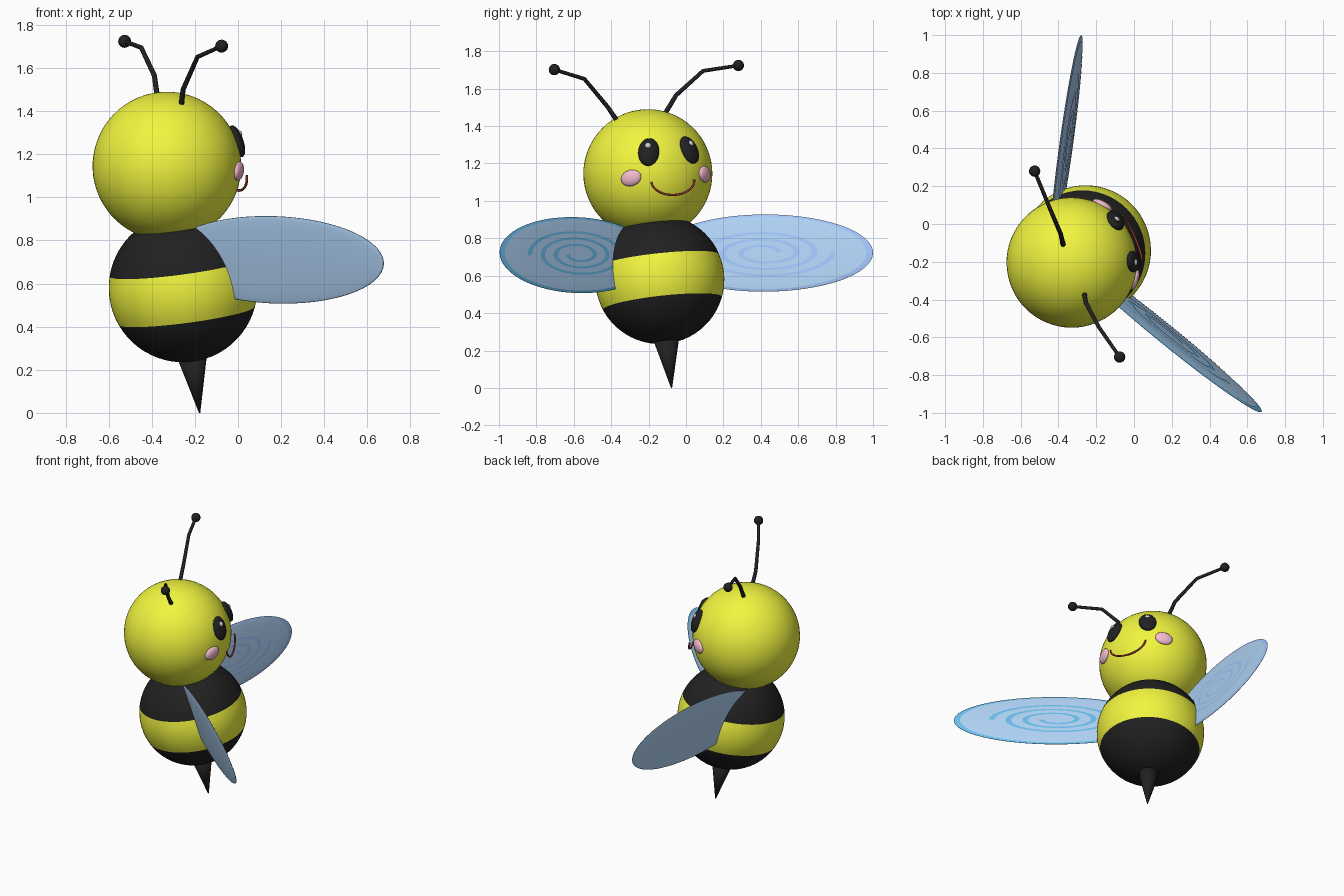
import bpy, bmesh
from math import cos, sin, pi, radians, sqrt
from mathutils import Vector, Matrix

if "Cube" in bpy.data.objects:
    bpy.data.objects.remove(bpy.data.objects["Cube"])

# Tilted body frame: U = body axis, S = left side, F = facing direction
U = Vector((-.131, -.108, .986)).normalized()
S = Vector((-.395, .917, .05))
S = (S - U * S.dot(U)).normalized()
F = S.cross(U)
HEAD, BODY, R = Vector((-.33, -.204, 1.145)), Vector((-.255, -.14, .58)), .345


def mat(name, r, g, b):
    m = bpy.data.materials.new(name)
    m.diffuse_color = (r, g, b, 1)
    m.use_nodes = True
    m.node_tree.nodes["Principled BSDF"].inputs["Base Color"].default_value = m.diffuse_color
    return m


YELLOW, BLACK = mat("yellow", .88, .92, .05), mat("black", .015, .015, .015)
PINK, WHITE = mat("pink", .92, .5, .62), mat("highlight", .85, .85, .85)
MOUTH, WING = mat("mouth_red", .3, .04, .03), mat("wing_blue", .44, .66, .93)
TRIM = {-1: mat("right_trim", .15, .52, .85), 1: mat("left_trim", .36, .56, .95)}


def frame(x, y, z, loc):
    m = Matrix((x, y, z)).transposed().to_4x4()
    m.translation = loc
    return m


def add_mesh(name, bm, matrix, *mats, smooth=True):
    bm.transform(matrix)
    bmesh.ops.recalc_face_normals(bm, faces=bm.faces)
    for f in bm.faces:
        f.smooth = smooth
    me = bpy.data.meshes.new(name)
    bm.to_mesh(me)
    bm.free()
    for m in mats:
        me.materials.append(m)
    ob = bpy.data.objects.new(name, me)
    bpy.context.collection.objects.link(ob)
    return ob


def ball(name, matrix, material, seg=32):
    bm = bmesh.new()
    bmesh.ops.create_uvsphere(bm, u_segments=seg, v_segments=seg // 2, radius=1)
    return add_mesh(name, bm, matrix, material)


def tube(name, pts, radius, material, taper=1.0):
    cu = bpy.data.curves.new(name, 'CURVE')
    cu.dimensions, cu.bevel_depth, cu.bevel_resolution = '3D', radius, 3
    cu.use_fill_caps = True
    sp = cu.splines.new('POLY')
    sp.points.add(len(pts) - 1)
    for i, (p, q) in enumerate(zip(sp.points, pts)):
        p.co = (*q, 1)
        p.radius = 1 + (taper - 1) * i / (len(pts) - 1)
    cu.materials.append(material)
    ob = bpy.data.objects.new(name, cu)
    bpy.context.collection.objects.link(ob)
    bpy.ops.object.select_all(action='DESELECT')
    ob.select_set(True)
    bpy.context.view_layer.objects.active = ob
    bpy.ops.object.convert(target='MESH')
    bpy.ops.object.shade_smooth_by_angle(angle=radians(40))


def local(f, s, u):
    return F * f + S * s + U * u


def on_head(f, s, u, size, roll=0, lift=0):
    """Matrix for an ellipsoid sitting on the head surface."""
    n = local(f, s, u).normalized()
    t = U.cross(n).normalized()
    return (frame(t, n.cross(t), n, HEAD + n * (R + lift))
            @ Matrix.Rotation(radians(roll), 4, 'Z') @ Matrix.Diagonal((*size, 1)))


# Head
ball("head", frame(F, S, U, HEAD) @ Matrix.Scale(R, 4), YELLOW, 64)

# Body with a yellow band between black ends
bm = bmesh.new()
bmesh.ops.create_uvsphere(bm, u_segments=64, v_segments=32, radius=R)
LOW, HIGH = -.13, .098
for h in (LOW, HIGH):
    bmesh.ops.bisect_plane(bm, geom=bm.verts[:] + bm.edges[:] + bm.faces[:],
                           plane_co=(0, 0, h), plane_no=(0, 0, 1))
for f in bm.faces:
    f.material_index = int(LOW < f.calc_center_median().z < HIGH)
add_mesh("body", bm, frame(F, S, U, BODY), BLACK, YELLOW)

# Stinger
tip = Vector((-.178, -.077, 0))
axis = (BODY - tip).normalized()
bm = bmesh.new()
bmesh.ops.create_cone(bm, cap_ends=True, segments=32, radius1=.003, radius2=.078, depth=.3)
add_mesh("stinger", bm, frame(F, S, axis, tip + axis * .15), BLACK)

# Eyes, highlights and cheeks
for side, label in ((-1, "right"), (1, "left")):
    ball(label + "_eye", on_head(.32, side * .12, .072, (.056, .078, .03), side * 12), BLACK)
    ball(label + "_eye_highlight", on_head(.32, side * .12, .1, (.018, .018, .014), 0, .022), WHITE, 16)
    ball(label + "_cheek", on_head(.267, side * .217, -.057, (.057, .043, .022), side * -8), PINK)

# Smile: a flat arc just in front of the face
smile = [HEAD + local(.337, -.006 + .125 * cos(a), -.093 - .077 * sin(a))
         for a in (pi * i / 24 for i in range(25))]
tube("mouth", smile, .006, MOUTH)

# Antennae
ANTENNAE = {
    "right": [(-.263, -.37, 1.43), (-.255, -.417, 1.50), (-.188, -.543, 1.652), (-.076, -.704, 1.702)],
    "left": [(-.375, -.11, 1.47), (-.388, -.053, 1.565), (-.449, .091, 1.695), (-.526, .28, 1.724)]}
for label, pts in ANTENNAE.items():
    tube(label + "_antenna", pts, .013, BLACK, .75)
    ball(label + "_antenna_tip", Matrix.Translation(pts[-1]) @ Matrix.Scale(.03, 4), BLACK, 24)


def ribbon(bm, path, width, thick, size):
    """Flat strip following (radius, angle) steps over the wing's front face."""
    rows = []
    for r, a in path:
        row = []
        for q in (r - width / 2, r + width / 2):
            h = thick * sqrt(max(0, 1 - q * q)) + .002
            row.append(bm.verts.new((q * cos(a) * size[0], q * sin(a) * size[1], h)))
        rows.append(row)
    for (a, b), (c, d) in zip(rows, rows[1:]):
        bm.faces.new((a, b, d, c))


# Wings: thin ellipsoids with a rim and spiral on the forward face
WINGS = ((-1, "right", (.17, -.585, .71), (.505, -.41, -.005)),
         (1, "left", (-.36, .42, .721), (.08, .58, 0)))
for side, label, centre, half in WINGS:
    half = Vector(half)
    x = half.normalized()
    y = Vector((-.038, -.033, .205))
    y = (y - x * y.dot(x)).normalized()
    z = x.cross(y)
    if z.dot(F) < 0:
        z = -z
    m = frame(x, y, z, Vector(centre))
    size, thick = (half.length, .209), .012
    ball(label + "_wing", m @ Matrix.Diagonal((*size, thick, 1)), WING, 64)
    bm = bmesh.new()
    ribbon(bm, [(.97, 2 * pi * i / 64) for i in range(65)], .06, thick, size)
    ribbon(bm, [(.13 + .5 * i / 150, side * 6 * pi * i / 150) for i in range(151)], .055, thick, size)
    add_mesh(label + "_wing_spiral", bm, m, TRIM[side])
